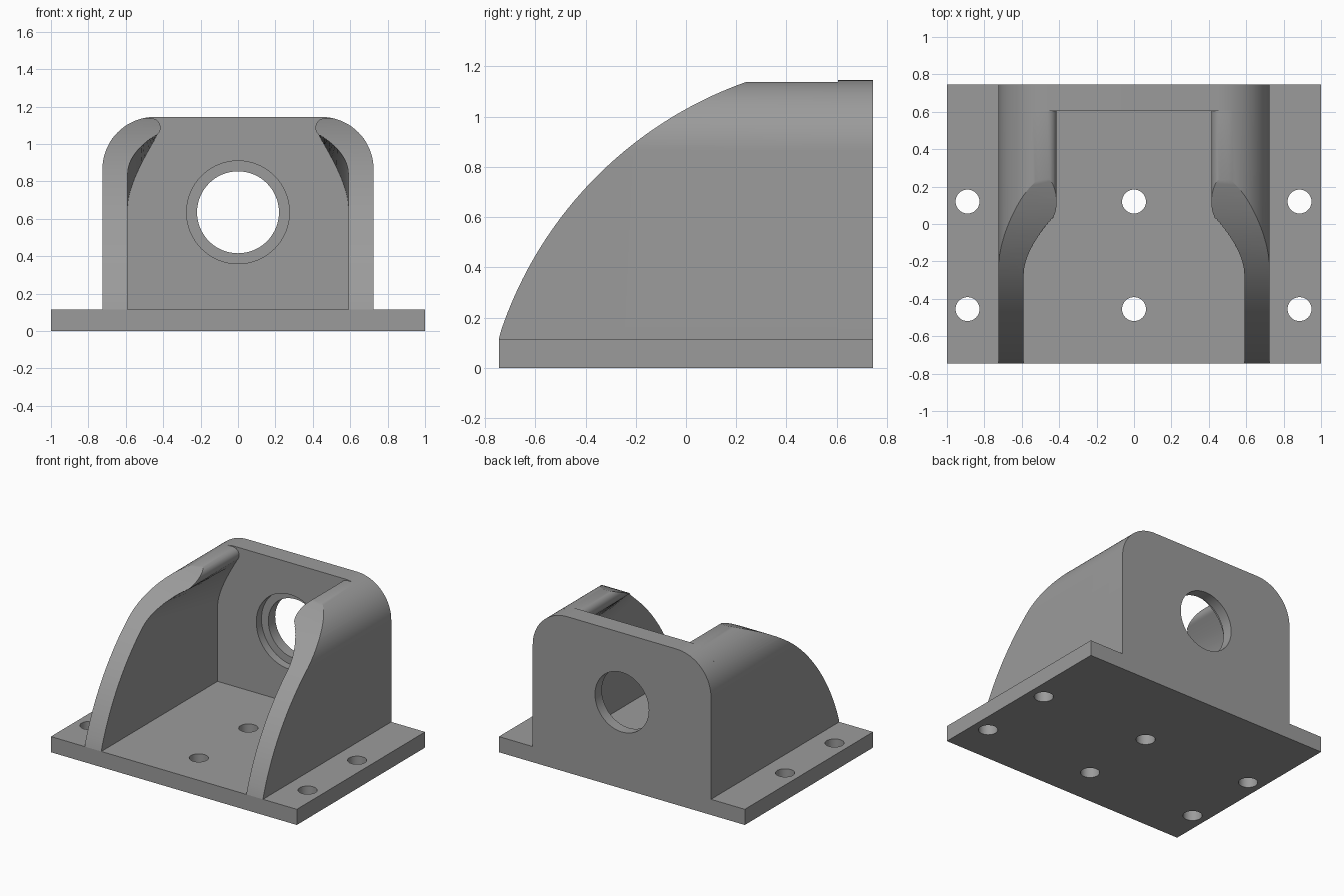
import bpy, bmesh, math
from mathutils import Vector

if "Cube" in bpy.data.objects:
    bpy.data.objects.remove(bpy.data.objects["Cube"])

grey = bpy.data.materials.new("machined grey")
grey.diffuse_color = (0.33, 0.33, 0.33, 1)
grey.use_nodes = True
grey.node_tree.nodes["Principled BSDF"].inputs["Base Color"].default_value = grey.diffuse_color


def finish(bm, name):
    bmesh.ops.recalc_face_normals(bm, faces=bm.faces)
    me = bpy.data.meshes.new(name)
    bm.to_mesh(me)
    bm.free()
    ob = bpy.data.objects.new(name, me)
    ob.data.materials.append(grey)
    bpy.context.collection.objects.link(ob)
    return ob


def loft(name, sections):
    """Closed solid through matching loops of points."""
    bm = bmesh.new()
    loops = [[bm.verts.new(p) for p in s] for s in sections]
    n = len(loops[0])
    for a, b in zip(loops, loops[1:]):
        for i in range(n):
            j = (i + 1) % n
            bm.faces.new((a[i], a[j], b[j], b[i]))
    bm.faces.new(loops[0])
    bm.faces.new(loops[-1])
    return finish(bm, name)


def arc(cx, cz, r, a0, a1, n):
    return [(cx + r * math.cos(math.radians(a0 + (a1 - a0) * i / n)),
             cz + r * math.sin(math.radians(a0 + (a1 - a0) * i / n))) for i in range(n + 1)]


def activate(ob):
    bpy.ops.object.select_all(action='DESELECT')
    ob.select_set(True)
    bpy.context.view_layer.objects.active = ob


def boolean(ob, cutter, op='DIFFERENCE'):
    m = ob.modifiers.new("cut", 'BOOLEAN')
    m.operation, m.solver, m.object = op, 'EXACT', cutter
    activate(ob)
    bpy.ops.object.modifier_apply(modifier=m.name)
    bpy.data.objects.remove(cutter)


def cylinder(r, depth, loc, axis):
    rot = (math.pi / 2, 0, 0) if axis == 'Y' else (0, 0, 0)
    bpy.ops.mesh.primitive_cylinder_add(vertices=64, radius=r, depth=depth, location=loc, rotation=rot)
    ob = bpy.context.object
    ob.data.materials.append(grey)
    ob.hide_render = True
    return ob


def smooth(ob):
    activate(ob)
    bpy.ops.object.shade_smooth_by_angle(angle=math.radians(25))


BASE, BACK, FRONT, WALL = 0.115, 0.745, -0.745, 0.605

# Base plate with six bolt holes
rect = [(-1, FRONT), (1, FRONT), (1, BACK), (-1, BACK)]
base = loft("base_plate", [[(x, y, z) for x, y in rect] for z in (0, BASE)])
for x in (-0.89, 0, 0.885):
    for y in (0.12, -0.455):
        boolean(base, cylinder(0.064, 0.5, (x, y, 0.05), 'Z'))
smooth(base)

# Back wall with rounded shoulders and counterbored hole
outline = ([(-0.725, BASE), (0.725, BASE)] + arc(0.445, 0.865, 0.28, 0, 90, 20)
           + arc(-0.445, 0.865, 0.28, 90, 180, 20))
wall = loft("back_wall", [[(x, y, z) for x, z in outline] for y in (WALL, BACK)])
boolean(wall, cylinder(0.219, 1, (0, 0.67, 0.635), 'Y'))
boolean(wall, cylinder(0.275, 0.12, (0, WALL, 0.635), 'Y'))
smooth(wall)


# Side wall section: round shoulder, rolled lip, inner curve growing deeper to the back
def section(y, t):
    top = 1.138
    end = math.degrees(math.asin((top - 0.865) / 0.28))
    pts = [(0.725, BASE)] + arc(0.445, 0.865, 0.28, 0, end, 20)
    pts += arc(0.464, 1.088, 0.05, 90, 225, 12)
    p0, p3 = Vector(pts[-1]), Vector((0.59, 0.84 - 0.18 * t))
    p1 = p0 + Vector((0.09 - 0.045 * t, -0.01 - 0.07 * t))
    p2 = p3 + Vector((0, 0.12 + 0.01 * t))
    for i in range(1, 17):
        u = i / 16
        pts.append(tuple(p0 * (1 - u) ** 3 + p1 * 3 * u * (1 - u) ** 2
                         + p2 * 3 * u * u * (1 - u) + p3 * u ** 3))
    pts.append((0.59, BASE))
    return [(x, y, z) for x, z in pts]


# Side profile: large sloping arc at the front, straight at the back
a0 = math.degrees(math.atan2(BASE + 0.361, FRONT - 0.77))
a1 = math.degrees(math.atan2(1.138 + 0.361, 0.24 - 0.77))
side = arc(0.77, -0.361, 1.59, a0, a1, 40)
side[0] = (FRONT, BASE)
side += [(0.3, 1.3), (0.9, 1.3), (0.9, -0.1), (FRONT, -0.1)]
side.insert(41, (0.24, 1.3))

for sign, name in ((1, "right_side_wall"), (-1, "left_side_wall")):
    ob = loft(name, [[(sign * x, y, z) for x, y, z in section(y, t)]
                     for y, t in ((-0.8, 0), (-0.3, 0), (WALL, 1))])
    keep = loft("side_profile_cutter", [[(sign * x, y, z) for y, z in side] for x in (0.2, 1)])
    boolean(ob, keep, 'INTERSECT')
    smooth(ob)
